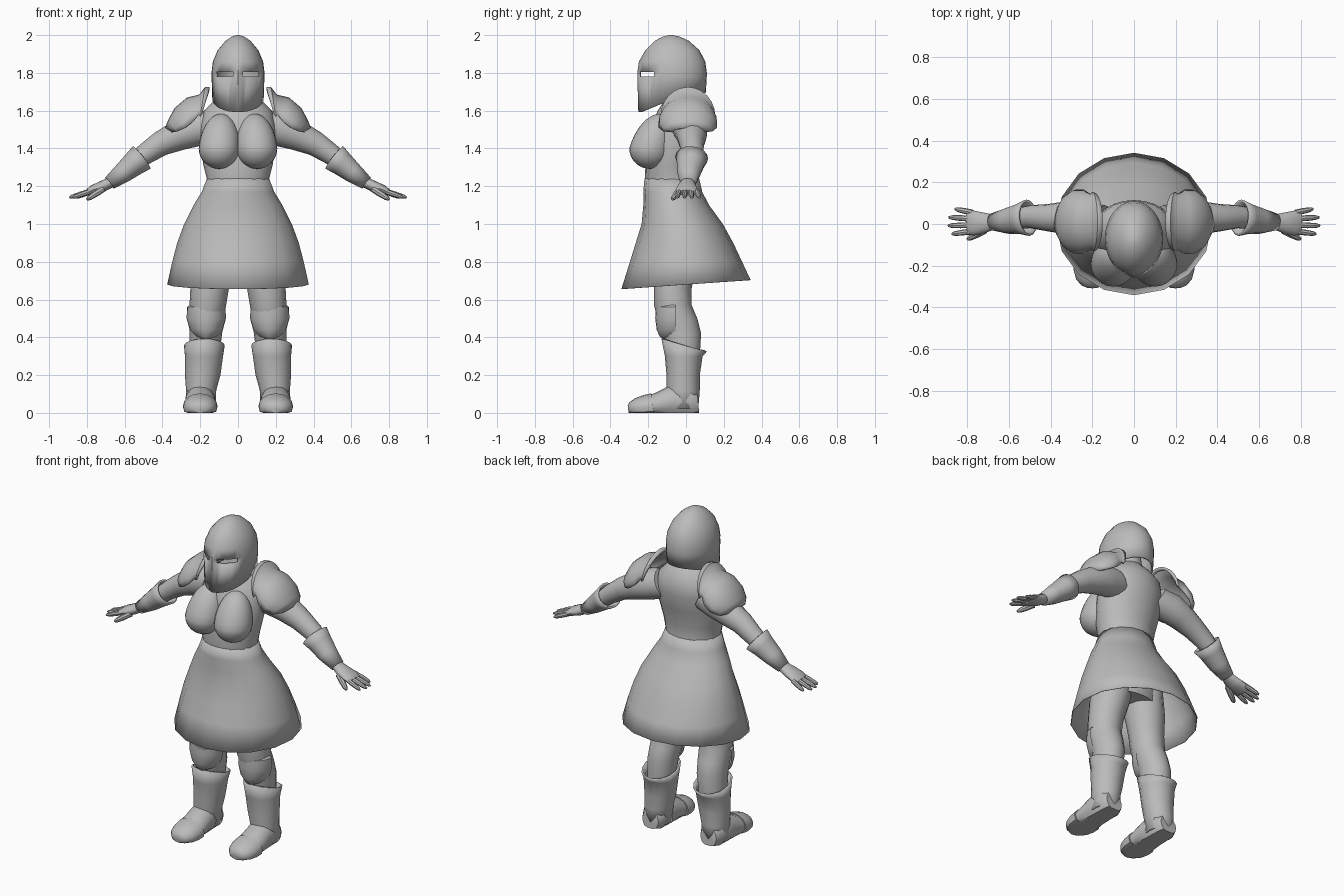
import bpy, bmesh, math
from mathutils import Vector

cube = bpy.data.objects.get("Cube")
if cube:
    bpy.data.objects.remove(cube, do_unlink=True)

GREY = (.5, .5, .5, 1)
steel = bpy.data.materials.new("plain grey")
steel.use_nodes = True
steel.diffuse_color = GREY
steel.node_tree.nodes["Principled BSDF"].inputs["Base Color"].default_value = GREY


def finish(name, bm, warp=None, thick=0, mirror=False, sharp=40):
    """Turn a bmesh into a shaded object, optionally warped, thickened and mirrored."""
    if warp:
        for v in bm.verts:
            v.co = warp(v.co)
    bmesh.ops.recalc_face_normals(bm, faces=bm.faces)
    mesh = bpy.data.meshes.new(name)
    bm.to_mesh(mesh)
    bm.free()
    mesh.shade_smooth()
    mesh.set_sharp_from_angle(angle=math.radians(sharp))
    mesh.materials.append(steel)
    obj = bpy.data.objects.new(name, mesh)
    bpy.context.collection.objects.link(obj)
    if thick:
        shell = obj.modifiers.new("Shell", "SOLIDIFY")
        shell.thickness = thick
        shell.offset = -1
    if mirror:
        obj.modifiers.new("Mirror", "MIRROR").use_mirror_merge = False
    return obj


def skin(name, rings, closed=True, caps=(0, -1), skip=None, **options):
    """Join rings of points with quads; caps lists the ring ends to fill."""
    bm = bmesh.new()
    loops = [[bm.verts.new(p) for p in ring] for ring in rings]
    count = len(loops[0])
    for r, (low, high) in enumerate(zip(loops, loops[1:])):
        for i in range(count if closed else count - 1):
            j = (i + 1) % count
            if not (skip and skip(r, i)):
                bm.faces.new((low[i], low[j], high[j], high[i]))
    for end in caps:
        bm.faces.new(loops[end])
    return finish(name, bm, **options)


def loft(name, rows, n=16, **options):
    """Elliptical rings across the line from first to last row: x, y, z, radius, radius."""
    axis = (Vector(rows[-1][:3]) - Vector(rows[0][:3])).normalized()
    upright = abs(axis.z) > .9
    if upright:
        axis = Vector((0, 0, 1))
    ref = Vector((1, 0, 0)) if abs(axis.y) > .9 else Vector((0, 1, 0))
    v = axis.cross(ref).normalized()
    u = v.cross(axis)
    turns = [math.tau * i / n for i in range(n)]
    rings = [[Vector(row[:3]) + u * row[3] * math.cos(a) + v * row[4] * math.sin(a)
              for a in turns] for row in rows]
    return skin(name, rings, **options)


def arch(centre, side, rise, n=12):
    """Half ellipse of points for a curved armour plate."""
    c, s, r = Vector(centre), Vector(side), Vector(rise)
    return [c + s * math.cos(math.pi * i / n) + r * math.sin(math.pi * i / n)
            for i in range(n + 1)]


# Torso, from hidden hips up to the neck
loft("torso", [
    (0, -.05, .82, .12, .18), (0, -.04, 1, .14, .2), (0, -.075, 1.23, .143, .163),
    (0, -.075, 1.31, .14, .183), (0, -.055, 1.42, .15, .2), (0, -.035, 1.52, .15, .2),
    (0, -.02, 1.6, .13, .18), (0, -.02, 1.66, .09, .12), (0, -.03, 1.7, .06, .07),
    (0, -.03, 1.76, .055, .06)], n=24)


# Chest, stretched upward into the collar
def chest_shape(p):
    up = max(p.z, 0)
    return Vector((p.x + .1 - .1 * up, p.y * 1.02 - .19 + .45 * up, 1.4 + p.z + .7 * up))


bm = bmesh.new()
bmesh.ops.create_uvsphere(bm, u_segments=24, v_segments=16, radius=.108)
finish("chest", bm, warp=chest_shape, mirror=True)


# Skirt, open below with a tilted hem
def hem(p):
    return Vector((p.x, p.y, p.z + .07 * p.y)) if p.z < .7 else p


loft("skirt", [
    (0, 0, .68, .342, .375), (0, 0, .8, .297, .348), (0, -.008, .9, .258, .322),
    (0, -.02, 1, .215, .285), (0, -.052, 1.1, .174, .235), (0, -.07, 1.17, .156, .192),
    (0, -.075, 1.24, .145, .165)], caps=(), warp=hem, thick=.004)


# Helmet with pointed chin, centre ridge and two open eye slits
def helmet_edge(p):
    back = p.y + .07
    if p.z < 1.7:
        p.z += back * (.2 if back > 0 else .39)
    if back < 0 and p.z < 1.9:
        p.y -= max(0, .03 - abs(p.x)) * .25
    return p


def eye_slit(row, i):
    return row == 1 and (11 <= i <= 14 or 17 <= i <= 20)


loft("helmet", [
    (0, -.07, 1.66, .175, .136), (0, -.07, 1.78, .18, .14), (0, -.07, 1.805, .18, .14),
    (0, -.07, 1.86, .172, .133), (0, -.072, 1.92, .143, .108), (0, -.075, 1.97, .09, .066),
    (0, -.078, 1.992, .045, .033), (0, -.08, 2, .01, .008)],
    n=32, caps=(-1,), skip=eye_slit, warp=helmet_edge, thick=.01)

# Shoulder plates: edge x, z, crown x, z, half width
plates = [
    (.19, 1.58, .15, 1.725, .14), (.2, 1.57, .175, 1.725, .145), (.21, 1.58, .205, 1.685, .135),
    (.24, 1.54, .27, 1.67, .155), (.28, 1.51, .335, 1.615, .155), (.32, 1.49, .37, 1.55, .13),
    (.35, 1.485, .385, 1.51, .08)]
skin("shoulder_plates",
     [arch((ex, .01, ez), (0, w, 0), (cx - ex, 0, cz - ez)) for ex, ez, cx, cz, w in plates],
     closed=False, caps=(), thick=.015, mirror=True)

# Arms and flared forearm cuffs
loft("arms", [
    (.14, .01, 1.52, .08, .09), (.23, .02, 1.5, .09, .095), (.32, .03, 1.465, .08, .08),
    (.41, .03, 1.425, .066, .066), (.5, .035, 1.365, .055, .055), (.6, .02, 1.28, .05, .045),
    (.69, .01, 1.212, .034, .028)], mirror=True)
loft("forearm_cuffs", [
    (.51, .03, 1.352, .088, .076), (.55, .025, 1.32, .074, .066), (.61, .015, 1.27, .062, .054),
    (.68, .01, 1.217, .042, .037)], caps=(), thick=.012, mirror=True)

# Hands with four fingers and a thumb
loft("palms", [
    (.665, .01, 1.225, .033, .028), (.72, .005, 1.198, .05, .03), (.77, .005, 1.18, .06, .025),
    (.8, .005, 1.165, .056, .016)], mirror=True)


def finger(name, base, tip, radius):
    base, tip = Vector(base), Vector(tip)
    rows = [(*base.lerp(tip, t), radius * s, radius * s)
            for t, s in ((0, 1), (.5, 1), (.85, .8), (1, .4))]
    loft(name, rows, n=8, mirror=True)


for k, reach in enumerate((.86, .89, .893, .875)):
    spread = k - 1.5
    finger("finger_pair", (.775, .01 - .03 * spread, 1.175),
           (reach, .012 - .04 * spread, 1.14), .014)
finger("thumb_pair", (.715, -.03, 1.185), (.8, -.073, 1.13), .017)

# Legs
loft("legs", [
    (.1, -.04, .95, .12, .1), (.13, -.06, .78, .115, .115), (.15, -.07, .66, .1, .102),
    (.16, -.07, .57, .1, .097), (.165, -.045, .5, .105, .09), (.17, -.02, .42, .1, .086),
    (.18, -.01, .25, .08, .075)], mirror=True)

# Knee plates: height, half width, depth
knees = [(.57, .092, .09), (.56, .102, .105), (.5, .104, .108), (.44, .088, .1),
         (.405, .06, .085), (.39, .03, .07)]
skin("knee_plates",
     [arch((.168, -.055, z), (w, 0, 0), (0, -d, 0)) for z, w, d in knees],
     closed=False, caps=(0, -1), mirror=True)


# Boots: slanted cuff, flat soles, raised toe caps
def boot_top(p):
    return Vector((p.x, p.y, p.z - .28 * p.y)) if p.z > .34 else p


def flat_sole(p):
    return Vector((p.x, p.y, max(p.z, 0)))


loft("boot_shafts", [
    (.2, -.015, .02, .08, .08), (.195, -.015, .12, .088, .08), (.187, -.015, .2, .088, .094),
    (.18, -.012, .3, .1, .101), (.178, -.01, .355, .12, .108)],
    caps=(), warp=boot_top, thick=.01, mirror=True)
loft("boot_feet", [
    (.2, .065, .05, .055, .06), (.2, .03, .06, .075, .09), (.2, -.08, .06, .08, .085),
    (.2, -.16, .04, .086, .065), (.2, -.25, .025, .078, .05), (.2, -.29, .02, .05, .035)],
    warp=flat_sole, mirror=True)
loft("toe_caps", [
    (.2, -.175, .035, .092, .069), (.2, -.22, .03, .09, .064), (.2, -.265, .025, .078, .052),
    (.2, -.295, .02, .052, .036), (.2, -.306, .018, .025, .02)],
    warp=flat_sole, mirror=True)
